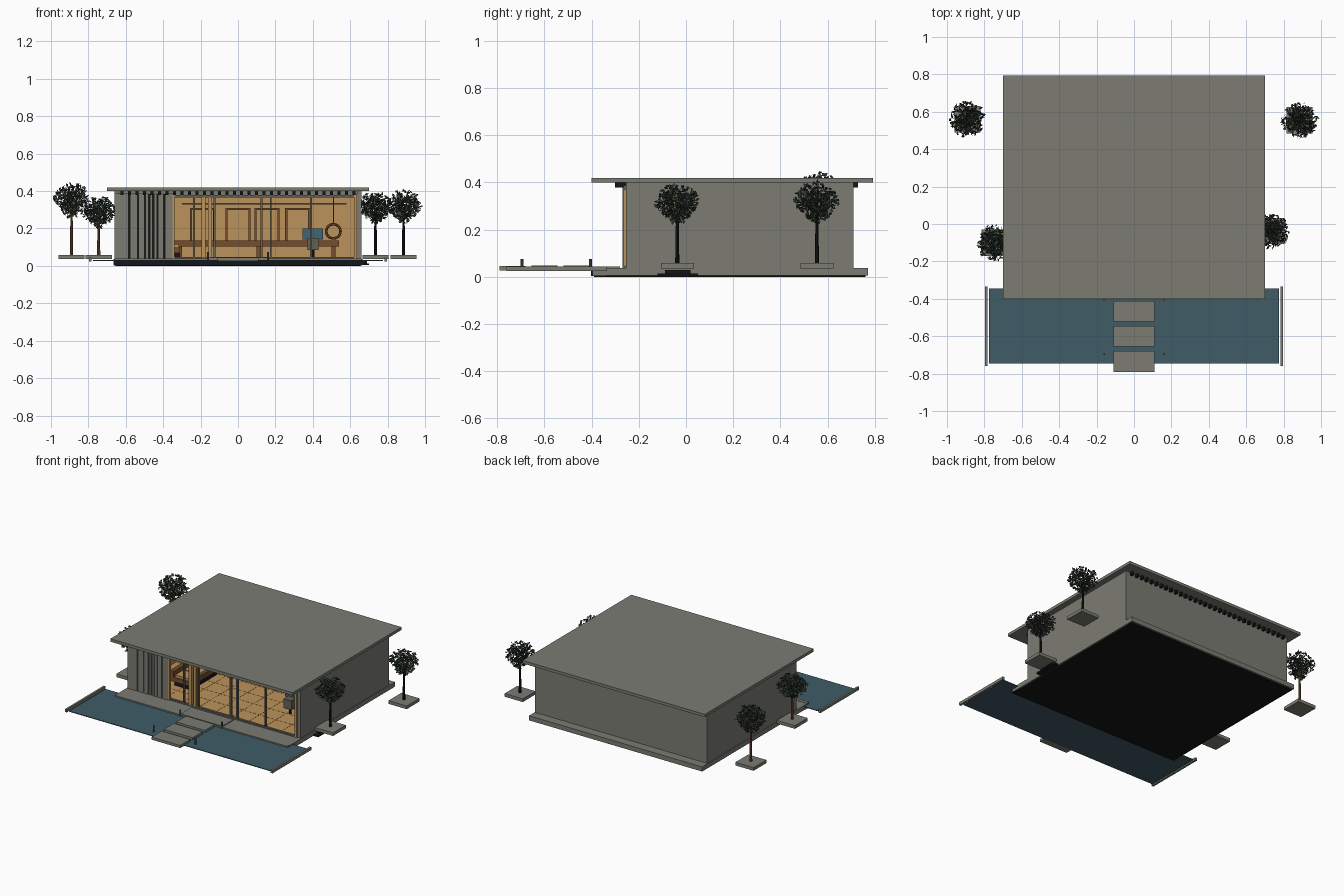
import bpy, bmesh, math, random
from mathutils import Vector, Matrix
random.seed(4)

def mat(name, c):
    m = bpy.data.materials.new(name)
    m.diffuse_color = (*c, 1)
    return m

GRAY = mat("concrete gray", (0.2, 0.2, 0.172))
BLACK = mat("black", (0.008, 0.008, 0.008))
WATER = mat("water teal", (0.052, 0.107, 0.135))
TAN = mat("warm tan", (0.5, 0.29, 0.105))
BROWN = mat("wood brown", (0.19, 0.075, 0.025))
LEAF = mat("leaf green", (0.035, 0.052, 0.036))
BARK = mat("bark", (0.16, 0.08, 0.04))
METAL = mat("metal gray", (0.13, 0.12, 0.09))
BLUE = mat("fabric blue", (0.05, 0.13, 0.18))

def finish(name, bm, m):
    me = bpy.data.meshes.new(name)
    bm.to_mesh(me)
    bm.free()
    me.materials.append(m)
    ob = bpy.data.objects.new(name, me)
    bpy.context.collection.objects.link(ob)
    return ob

def boxes(name, m, *spans):
    """each span is x0, x1, y0, y1, z0, z1"""
    bm = bmesh.new()
    for x0, x1, y0, y1, z0, z1 in spans:
        mx = Matrix.Translation(((x0+x1)/2, (y0+y1)/2, (z0+z1)/2)) @ Matrix.Diagonal((x1-x0, y1-y0, z1-z0, 1))
        bmesh.ops.create_cube(bm, size=1, matrix=mx)
    return finish(name, bm, m)

def rod(bm, a, b, r0, r1, n=8):
    a, b = Vector(a), Vector(b)
    d = b - a
    mx = Matrix.Translation((a+b)/2) @ d.to_track_quat('Z', 'Y').to_matrix().to_4x4()
    bmesh.ops.create_cone(bm, cap_ends=True, segments=n, radius1=r0, radius2=r1, depth=d.length, matrix=mx)

# base and shell
boxes("base_slab", GRAY, (-0.665, 0.665, -0.395, 0.772, 0.006, 0.038))
boxes("base_underside", BLACK, (-0.655, 0.655, -0.39, 0.76, 0, 0.007))
boxes("front_plinth", BLACK, (-0.663, 0.663, -0.403, -0.34, 0.003, 0.026))
boxes("front_deck_edge", GRAY, (-0.66, 0.66, -0.405, -0.38, 0.026, 0.04))
boxes("roof_slab", GRAY, (-0.7, 0.7, -0.4, 0.793, 0.4, 0.42))
boxes("side_walls", GRAY, (0.635, 0.66, -0.255, 0.71, 0.038, 0.4), (-0.66, -0.635, -0.255, 0.71, 0.038, 0.4))
boxes("back_wall", GRAY, (-0.66, 0.66, 0.69, 0.71, 0.038, 0.4))

# roof joists that poke out at front and back
boxes("roof_joists", BLACK, *[(x-0.008, x+0.008, -0.3, 0.73, 0.378, 0.4)
      for x in [-0.62 + i*1.24/31 for i in range(32)]])

# slatted front wall: uneven boards over a dark backing
boxes("slat_backing", BLACK, (-0.655, -0.355, -0.25, -0.24, 0.038, 0.385))
slats, x = [], -0.66
for w in (0.075, 0.04, 0.03, 0.016, 0.014, 0.016, 0.03, 0.04):
    slats.append((x, x+w, -0.27, -0.25, 0.038, 0.388))
    x += w + 0.007
boxes("front_slats", GRAY, *slats)

# interior lining
boxes("room_floor", TAN, (-0.635, 0.635, -0.25, 0.69, 0.038, 0.042))
boxes("room_back_lining", TAN, (-0.635, 0.635, 0.68, 0.69, 0.042, 0.38))
boxes("room_side_lining", TAN, (0.628, 0.635, -0.25, 0.68, 0.042, 0.38),
      (-0.635, -0.628, -0.235, 0.68, 0.042, 0.38))
boxes("floor_joints", BROWN,
      *[(-0.63 + i*0.126 - 0.002, -0.63 + i*0.126 + 0.002, -0.24, 0.68, 0.042, 0.0425) for i in range(1, 10)],
      *[(-0.628, 0.628, -0.24 + j*0.115 - 0.002, -0.24 + j*0.115 + 0.002, 0.042, 0.0425) for j in range(1, 8)])

# framed panels on the back wall
def frame(cx, w, z0, z1, t=0.012, y=0.665):
    l, r = cx - w/2, cx + w/2
    return [(l, l+t, y, 0.68, z0, z1), (r-t, r, y, 0.68, z0, z1),
            (l, r, y, 0.68, z0, z0+t), (l, r, y, 0.68, z1-t, z1)]
boxes("wall_frames", BROWN, *[s for c in (-0.19, 0, 0.155, 0.32) for s in frame(c, 0.135, 0.12, 0.31)])
boxes("back_bench", BROWN, (-0.34, 0.54, 0.54, 0.66, 0.105, 0.135),
      *[(x, x+0.02, 0.56, 0.64, 0.042, 0.105) for x in (-0.32, 0.1, 0.5)])

# front glazing frame
boxes("facade_rails", METAL, (-0.35, 0.635, -0.262, -0.245, 0.038, 0.048), (-0.35, 0.635, -0.262, -0.245, 0.365, 0.38))
boxes("facade_mullions", METAL, *[(c-0.005, c+0.005, -0.262, -0.247, 0.045, 0.37)
      for c in (-0.235, -0.125, 0.125, 0.175, 0.39)])
boxes("facade_wood_posts", TAN, (-0.195, -0.175, -0.262, -0.24, 0.04, 0.38), (-0.16, -0.14, -0.262, -0.24, 0.04, 0.38),
      (0.62, 0.635, -0.265, -0.25, 0.04, 0.385), (-0.35, -0.34, -0.265, -0.25, 0.04, 0.385))
boxes("light_track", METAL, (-0.3, 0.58, 0.2, 0.21, 0.328, 0.336))

# furniture: sofa, table, chair, wall ring
boxes("sofa_seat", BROWN, (-0.45, -0.31, -0.08, 0.22, 0.07, 0.1), (-0.47, -0.44, -0.08, 0.22, 0.07, 0.14))
boxes("sofa_cushions", TAN, *[(-0.43, -0.315, y, y+0.09, 0.1, 0.118) for y in (-0.075, 0.025, 0.125)])
boxes("sofa_base", BLACK, (-0.44, -0.31, -0.07, 0.21, 0.042, 0.07))
boxes("chair_back", BLUE, (0.345, 0.455, 0.02, 0.035, 0.14, 0.2))
boxes("chair_seat", METAL, (0.372, 0.43, -0.03, 0.03, 0.085, 0.15))
bm = bmesh.new()
rod(bm, (0.4, 0, 0.042), (0.4, 0, 0.09), 0.008, 0.008)
finish("chair_leg", bm, BLACK)
bpy.ops.mesh.primitive_torus_add(major_segments=28, minor_segments=6, major_radius=0.038, minor_radius=0.007,
                                 location=(0.51, 0.1, 0.185), rotation=(math.pi/2, 0, 0))
ring = bpy.context.object
ring.name = "hanging_ring"
ring.data.materials.append(BROWN)
boxes("ring_cord", METAL, (0.508, 0.512, 0.098, 0.102, 0.225, 0.38))

# pool, curbs, stepping slabs, lamps
boxes("pool_water", WATER, (-0.775, 0.775, -0.745, -0.345, 0.026, 0.031))
boxes("pool_curbs", GRAY, *[(s*0.79-0.007, s*0.79+0.007, -0.76, -0.335, 0.024, 0.044) for s in (-1, 1)])
boxes("stepping_slabs", GRAY, (-0.11, 0.11, -0.52, -0.412, 0.03, 0.047),
      (-0.11, 0.11, -0.655, -0.545, 0.03, 0.047), (-0.11, 0.11, -0.79, -0.68, 0.027, 0.045))
boxes("entry_landing", GRAY, (-0.16, 0.16, -0.4, -0.28, 0.037, 0.044))
bm = bmesh.new()
for sx in (-0.16, 0.16):
    for y in (-0.405, -0.695):
        rod(bm, (sx, y, 0.03), (sx, y, 0.075), 0.006, 0.006)
finish("path_lamps", bm, METAL)

# dark side steps below the right planter
boxes("side_steps", BLACK, (0.66, 0.7, -0.12, 0.05, 0.004, 0.014), (0.66, 0.69, -0.09, 0.02, 0.014, 0.028))

# trees: pad, trunk, branches and loose leaves
def tree(name, x, y, zc, rz, bark):
    boxes(name + "_pad", GRAY, (x-0.07, x+0.07, y-0.07, y+0.07, 0.036, 0.058))
    bm = bmesh.new()
    fork = Vector((x, y, zc - rz*0.75))
    rod(bm, (x, y, 0.055), fork, 0.009, 0.006)
    tips = []
    for i in range(9):
        a = i*2.4
        r = 0.03 + 0.032*(i % 3)/2
        tips.append(Vector((x + r*math.cos(a), y + r*math.sin(a), zc + rz*random.uniform(-0.25, 0.5))))
        rod(bm, fork, tips[-1], 0.004, 0.0015, 5)
    finish(name + "_trunk", bm, bark)
    bm = bmesh.new()
    for i in range(520):
        d = Vector([random.gauss(0, 1) for _ in range(3)]).normalized() * random.random()**0.4
        c = Vector((x + d.x*0.097, y + d.y*0.097, zc + d.z*rz))
        if d.z < 0:  # narrower below
            k = 1 + 0.45*d.z
            c.x, c.y = x + (c.x-x)*k, y + (c.y-y)*k
        u = Vector([random.gauss(0, 1) for _ in range(3)]).normalized()
        v = u.orthogonal().normalized()
        s = random.uniform(0.009, 0.014)
        vs = [bm.verts.new(c + p) for p in (u*s, v*s*0.6, -u*s, -v*s*0.6)]
        bm.faces.new(vs)
    finish(name + "_leaves", bm, LEAF)

tree("back_left_tree", -0.89, 0.56, 0.35, 0.095, BARK)
tree("back_right_tree", 0.885, 0.555, 0.315, 0.09, BLACK)
tree("front_left_tree", -0.745, -0.1, 0.285, 0.085, BARK)
tree("front_right_tree", 0.735, -0.037, 0.31, 0.085, BLACK)
